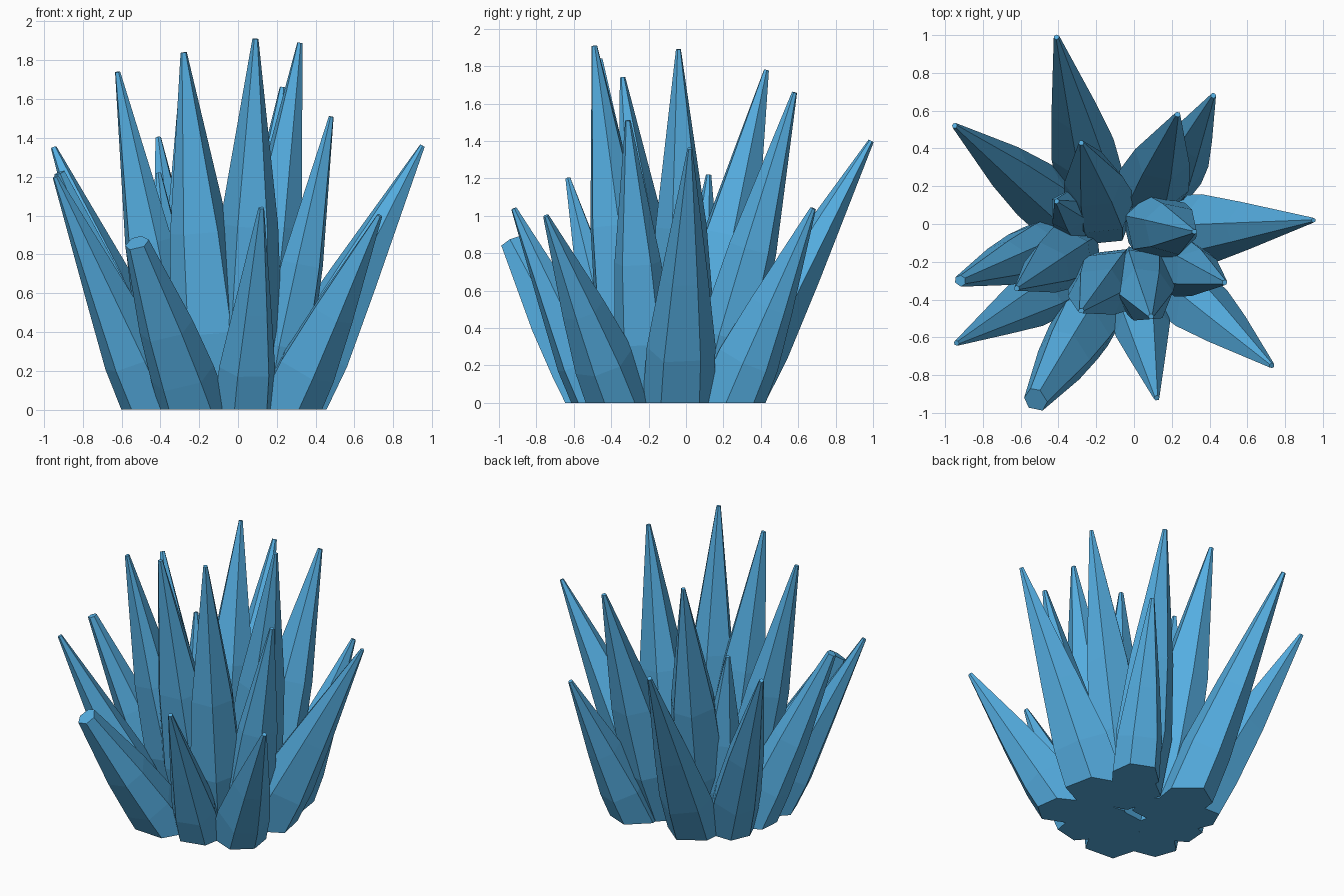
import bpy, bmesh, math, random
from mathutils import Vector

if "Cube" in bpy.data.objects:
    bpy.data.objects.remove(bpy.data.objects["Cube"])

random.seed(4)

blue = bpy.data.materials.new("crystal_blue")
blue.diffuse_color = (0.09, 0.42, 0.75, 1)
blue.use_nodes = True
blue.node_tree.nodes["Principled BSDF"].inputs["Base Color"].default_value = blue.diffuse_color

# tip x, y, z, base x, y, radius, tip radius, belly
OUTER = [
    (-0.41, 0.99, 1.40, -0.23, 0.23, 0.18, 0.015, 0.65),
    (-0.95, 0.52, 1.35, -0.40, 0.07, 0.17, 0.015, 0.70),
    (-0.92, -0.30, 1.22, -0.43, -0.10, 0.16, 0.03, 0.72),
    (-0.94, -0.63, 1.20, -0.42, -0.32, 0.17, 0.015, 0.63),
    (-0.52, -0.93, 0.86, -0.22, -0.46, 0.185, 0.065, 0.78),
    (0.12, -0.92, 1.04, 0.03, -0.44, 0.16, 0.015, 0.63),
    (0.73, -0.75, 1.00, 0.26, -0.36, 0.175, 0.015, 0.66),
    (0.95, 0.02, 1.36, 0.24, -0.05, 0.20, 0.013, 0.63),
    (0.42, 0.68, 1.04, 0.20, 0.24, 0.17, 0.015, 0.65),
]
INNER = [
    (0.32, -0.04, 1.89, 0.09, 0.00, 0.18, 0.014, 0.8),
    (0.48, -0.31, 1.51, 0.18, -0.20, 0.15, 0.014, 0.8),
    (0.09, -0.49, 1.91, 0.03, -0.26, 0.18, 0.015, 0.8),
    (-0.28, -0.46, 1.84, -0.12, -0.26, 0.18, 0.015, 0.78),
    (-0.62, -0.34, 1.74, -0.30, -0.14, 0.17, 0.015, 0.8),
    (-0.28, 0.43, 1.78, -0.17, 0.04, 0.19, 0.014, 0.82),
    (0.23, 0.58, 1.66, 0.07, 0.13, 0.18, 0.015, 0.78),
    (-0.41, 0.12, 1.22, -0.27, 0.02, 0.14, 0.014, 0.8),
]


def crystal(name, tx, ty, tz, bx, by, r, tip_r, belly, foot, shoulder):
    """Six-sided spike: flat foot, shoulder, belly and blunt tip."""
    base, tip = Vector((bx, by, 0)), Vector((tx, ty, tz))
    axis = (tip - base).normalized()
    side = Vector((-axis.y, axis.x, 0)).normalized()
    up = axis.cross(side)
    turn = random.uniform(0, math.pi / 3)
    angles = [turn + i * math.pi / 3 + random.uniform(-0.15, 0.15) for i in range(6)]
    scales = [random.uniform(0.94, 1.1) for _ in range(6)]
    bm = bmesh.new()
    rings = []
    for t, k in ((0, foot), (0.22, shoulder), (0.5, belly), (1, tip_r / r)):
        ring = []
        for a, s in zip(angles, scales):
            p = base.lerp(tip, t) + (side * math.cos(a) + up * math.sin(a)) * r * k * s
            if t == 0:
                p -= axis * (p.z / axis.z)   # foot cut level with the ground
            ring.append(bm.verts.new(p))
        rings.append(ring)
    for lo, hi in zip(rings, rings[1:]):
        for i in range(6):
            j = (i + 1) % 6
            bm.faces.new((lo[i], lo[j], hi[j], hi[i]))
    bm.faces.new(rings[0][::-1])
    bm.faces.new(rings[-1])
    bmesh.ops.recalc_face_normals(bm, faces=bm.faces)
    mesh = bpy.data.meshes.new(name)
    bm.to_mesh(mesh)
    bm.free()
    mesh.materials.append(blue)
    bpy.context.collection.objects.link(bpy.data.objects.new(name, mesh))


# spreading outer crystals
for n, spec in enumerate(OUTER):
    crystal(f"outer_crystal_{n + 1}", *spec, foot=0.96, shoulder=0.92)

# tall inner crystals, narrower at the foot
for n, spec in enumerate(INNER):
    crystal(f"inner_crystal_{n + 1}", *spec, foot=0.8, shoulder=1.0)
